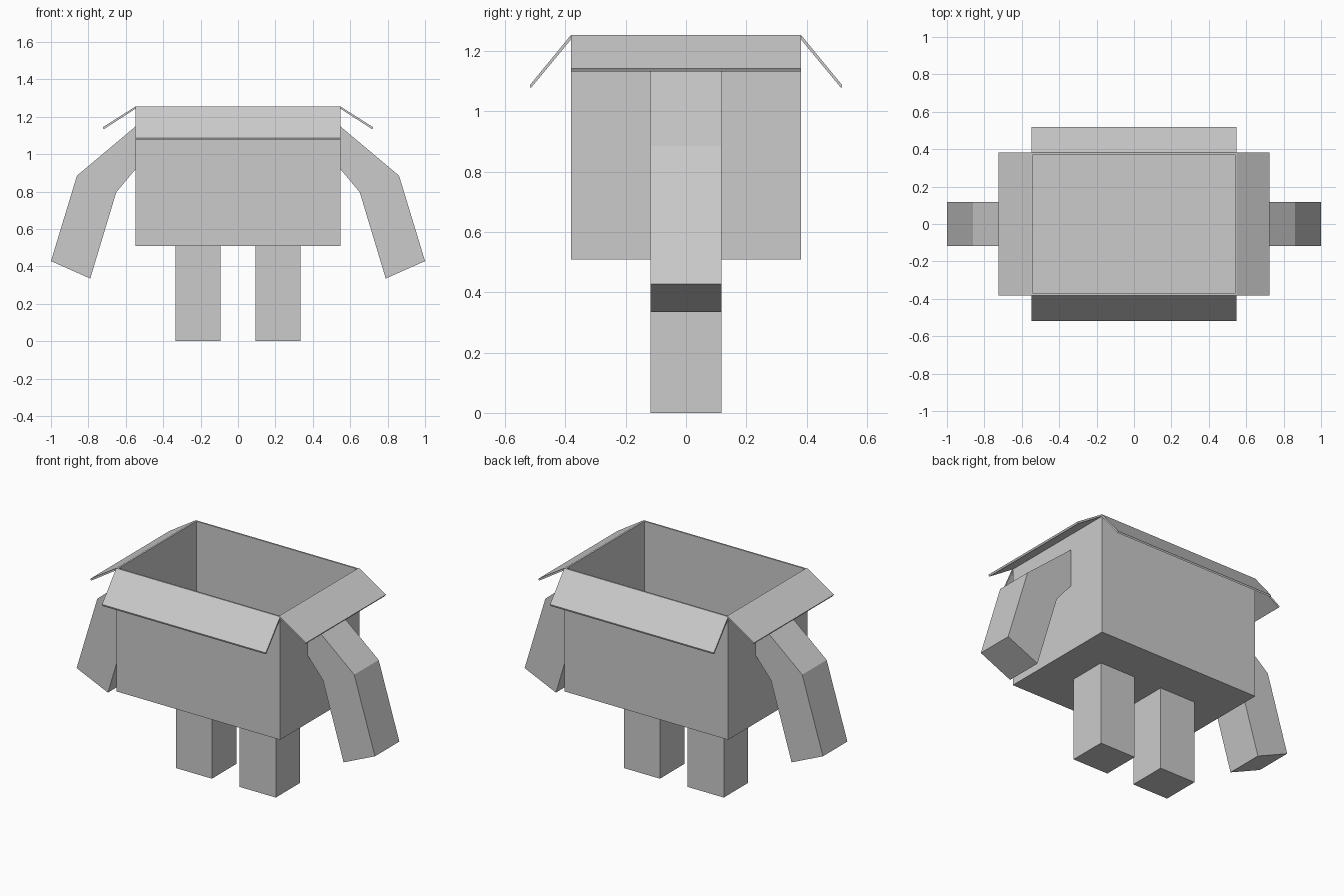
import bpy
import bmesh
from mathutils import Vector

if "Cube" in bpy.data.objects:
    bpy.data.objects.remove(bpy.data.objects["Cube"])


def prism(name, profile, half, axis):
    """Extrude a 2D profile (u, z) symmetrically by half along the other axis.
    axis 'y': u is x; axis 'x': u is y."""
    bm = bmesh.new()

    def place(u, d, z):
        return (u, d, z) if axis == 'y' else (d, u, z)

    face = bm.faces.new([bm.verts.new(place(u, -half, z)) for u, z in profile])
    out = bmesh.ops.extrude_face_region(bm, geom=[face])
    moved = [g for g in out["geom"] if isinstance(g, bmesh.types.BMVert)]
    bmesh.ops.translate(bm, verts=moved, vec=Vector(place(0, 2 * half, 0)))
    bmesh.ops.recalc_face_normals(bm, faces=bm.faces)
    return finish(name, bm)


def finish(name, bm):
    mesh = bpy.data.meshes.new(name)
    bm.to_mesh(mesh)
    bm.free()
    ob = bpy.data.objects.new(name, mesh)
    bpy.context.collection.objects.link(ob)
    return ob


def box(name, x0, x1, y0, y1, z0, z1, open_top=False):
    bm = bmesh.new()
    bmesh.ops.create_cube(bm, size=1)
    for v in bm.verts:
        v.co = (x0 if v.co.x < 0 else x1,
                y0 if v.co.y < 0 else y1,
                z0 if v.co.z < 0 else z1)
    if open_top:
        top = [f for f in bm.faces if f.normal.z > 0.9]
        bmesh.ops.delete(bm, geom=top, context='FACES_ONLY')
    return finish(name, bm)


W, D, BOTTOM, TOP, WALL = 0.549, 0.381, 0.508, 1.254, 0.01

# Open carton body with thin walls
body = box("box_body", -W, W, -D, D, BOTTOM, TOP, open_top=True)
solid = body.modifiers.new("walls", 'SOLIDIFY')
solid.thickness = WALL
solid.offset = -1
solid.use_even_offset = True

for side, s in (("right", 1), ("left", -1)):
    # Side flap folded outwards
    prism(f"{side}_flap", [(s * u, z) for u, z in
          ((W, TOP), (0.724, 1.143), (0.718, 1.133), (W, 1.242))], D, 'y')
    # Bent arm
    prism(f"{side}_arm", [(s * u, z) for u, z in
          ((W, 1.147), (0.861, 0.885), (1.0, 0.428),
           (0.79, 0.335), (0.651, 0.796), (W, 0.918))], 0.117, 'y')
    # Leg
    a, b = sorted((s * 0.093, s * 0.335))
    box(f"{side}_leg", a, b, -0.117, 0.117, 0, BOTTOM)

# Front and back flaps folded outwards
for side, s in (("front", -1), ("back", 1)):
    prism(f"{side}_flap", [(s * u, z) for u, z in
          ((D, TOP), (0.518, 1.087), (0.515, 1.077), (D, 1.239))], W, 'x')
